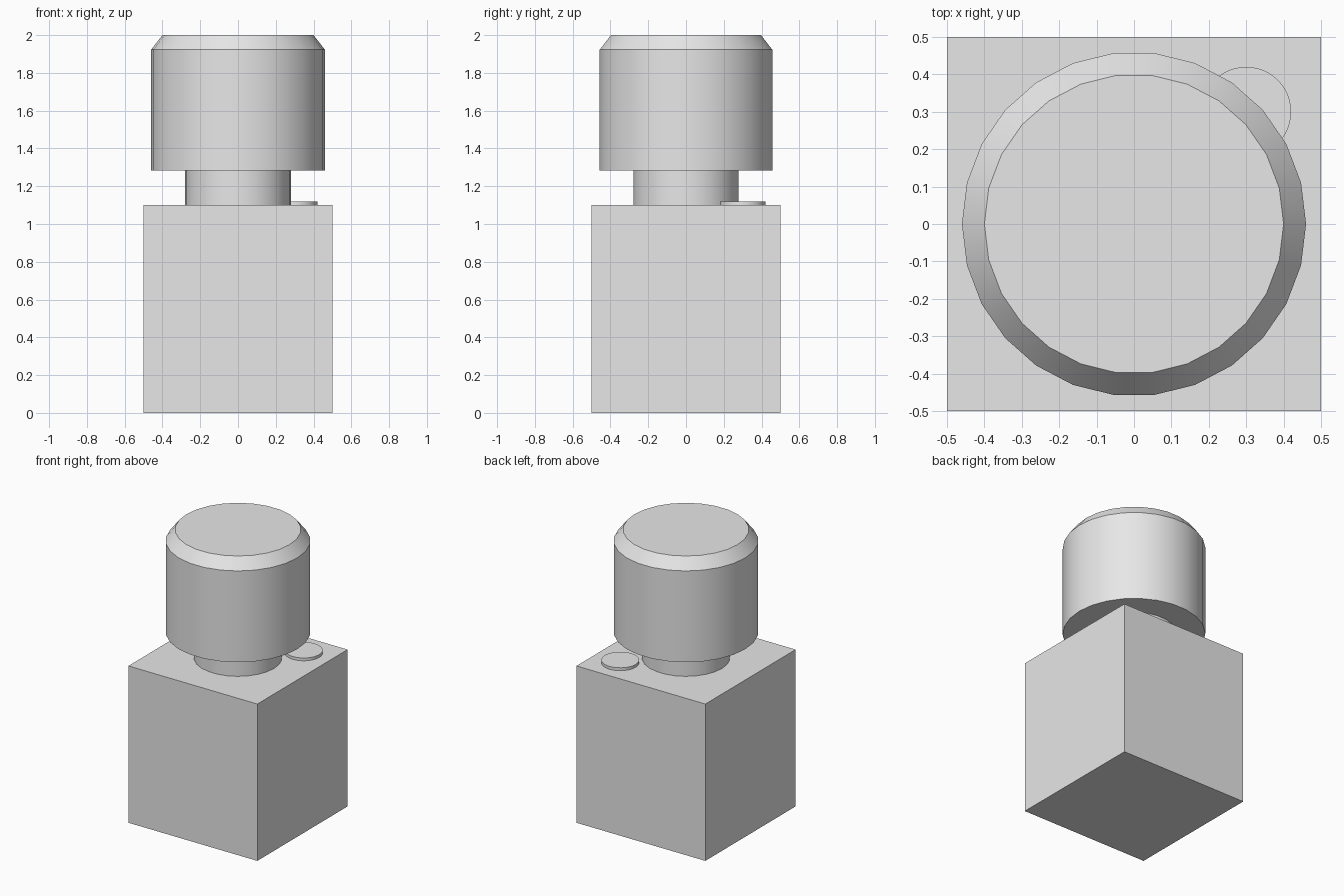
import bpy, bmesh, math

if "Cube" in bpy.data.objects:
    bpy.data.objects.remove(bpy.data.objects["Cube"])

grey = bpy.data.materials.new("plain grey")
grey.diffuse_color = (0.8, 0.8, 0.8, 1.0)
grey.use_nodes = True
grey.node_tree.nodes["Principled BSDF"].inputs["Base Color"].default_value = grey.diffuse_color


def finish(bm, name, smooth=False):
    bmesh.ops.recalc_face_normals(bm, faces=bm.faces)
    mesh = bpy.data.meshes.new(name)
    bm.to_mesh(mesh)
    bm.free()
    mesh.materials.append(grey)
    obj = bpy.data.objects.new(name, mesh)
    bpy.context.collection.objects.link(obj)
    if smooth:
        bpy.ops.object.select_all(action='DESELECT')
        obj.select_set(True)
        bpy.context.view_layer.objects.active = obj
        bpy.ops.object.shade_smooth_by_angle(angle=math.radians(30))
    return obj


def turned(name, profile, sides, centre=(0, 0)):
    """Closed solid turned from (radius, height) pairs."""
    bm = bmesh.new()
    rings = []
    for r, z in profile:
        rings.append([bm.verts.new((centre[0] + r * math.cos(math.tau * i / sides),
                                    centre[1] + r * math.sin(math.tau * i / sides), z))
                      for i in range(sides)])
    for a, b in zip(rings, rings[1:]):
        for i in range(sides):
            j = (i + 1) % sides
            bm.faces.new((a[i], a[j], b[j], b[i]))
    bm.faces.new(rings[0][::-1])
    bm.faces.new(rings[-1])
    return finish(bm, name, smooth=True)


# Square base block
bm = bmesh.new()
bmesh.ops.create_cube(bm, size=1)
for v in bm.verts:
    v.co.z = 1.1 if v.co.z > 0 else 0.0
finish(bm, "base_block")

# Neck, chamfered knob and small round button
turned("neck", [(0.28, 1.1), (0.28, 1.283)], 26)
turned("knob", [(0.46, 1.283), (0.46, 1.923), (0.40, 2.0)], 26)
turned("button", [(0.12, 1.1), (0.12, 1.12)], 48, (0.3, 0.3))
